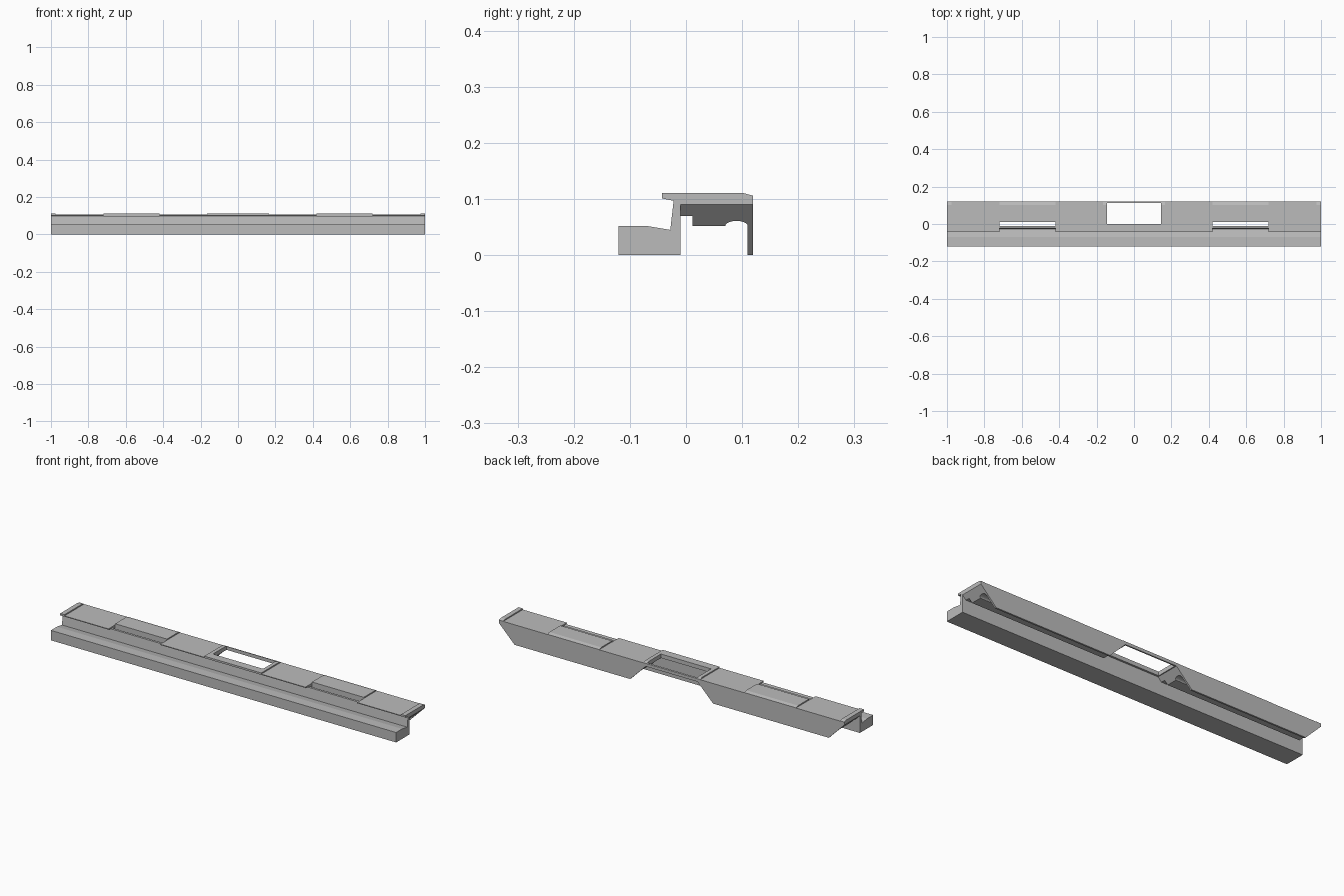
import bpy, bmesh, math

if "Cube" in bpy.data.objects:
    bpy.data.objects.remove(bpy.data.objects["Cube"], do_unlink=True)

grey = bpy.data.materials.new("plain_grey")
grey.use_nodes = True
grey.diffuse_color = (0.5, 0.5, 0.5, 1)
grey.node_tree.nodes["Principled BSDF"].inputs["Base Color"].default_value = (0.5, 0.5, 0.5, 1)

BACK = 0.119      # rear face
CEIL = 0.09       # underside of the roof
MAIN = 0.105      # top of the plain roof
RAISED = 0.111    # top of the raised parts


def prism(name, profile, x0, x1, slant0=0, slant1=0, mirror=True):
    """Extrude a (y, z) profile along x; slants lean the ends below the roof."""
    bm = bmesh.new()
    a = [bm.verts.new((x0 + slant0 * (CEIL - z), y, z)) for y, z in profile]
    b = [bm.verts.new((x1 - slant1 * (CEIL - z), y, z)) for y, z in profile]
    bm.faces.new(a)
    bm.faces.new(b[::-1])
    n = len(profile)
    for i in range(n):
        j = (i + 1) % n
        bm.faces.new((a[i], b[i], b[j], a[j]))
    bmesh.ops.recalc_face_normals(bm, faces=bm.faces)
    mesh = bpy.data.meshes.new(name)
    bm.to_mesh(mesh)
    bm.free()
    mesh.materials.append(grey)
    obj = bpy.data.objects.new(name, mesh)
    bpy.context.collection.objects.link(obj)
    if mirror:
        obj.modifiers.new("Mirror", 'MIRROR').use_axis[0] = True
    return obj


def rect(y0, y1, z0, z1):
    return [(y0, z0), (y1, z0), (y1, z1), (y0, z1)]


def roof_profile(back, top, bevel=False):
    """Roof slab with a front overhang, optionally sloped at the rear edge."""
    pts = [(-0.043, 0.101), (-0.022, 0.097), (-0.022, CEIL), (back, CEIL)]
    pts += [(back, MAIN + 0.001), (back - 0.018, top)] if bevel else [(back, top)]
    return pts + [(-0.043, top)]


# Front step and upright wall
prism("front_step", [(-0.12, 0), (-0.01, 0), (-0.01, 0.097), (-0.022, 0.097),
                     (-0.028, 0.045), (-0.07, 0.052), (-0.12, 0.052)],
      -1, 1, mirror=False)

# Rear body with a rounded channel and a hanging back skirt
arc = [(0.09 - 0.02 * math.cos(math.pi * i / 10), 0.052 + 0.009 * math.sin(math.pi * i / 10))
       for i in range(11)]
prism("rear_body", [(0.012, CEIL), (0.012, 0.052)] + arc +
      [(0.11, 0), (BACK, 0), (BACK, CEIL)], 0.15, 1, 1, 1)

# Ledges joining wall and rear body, leaving the slots open
ledge = rect(-0.01, 0.012, 0.07, CEIL)
prism("inner_ledge", ledge, 0.15, 0.42, slant0=1)
prism("outer_ledge", ledge, 0.72, 1, slant1=1)

# Roof
prism("inner_roof", roof_profile(BACK, MAIN), 0.165, 0.42)
prism("outer_roof", roof_profile(BACK, MAIN), 0.72, 0.975)
prism("end_lip", roof_profile(BACK, RAISED, True), 0.975, 1)
prism("slot_panel", [(0.012, CEIL), (BACK, CEIL), (BACK, MAIN + 0.001),
                     (BACK - 0.018, RAISED), (0.012, RAISED)], 0.42, 0.72)

# Raised frame round the central opening
prism("frame_side", roof_profile(BACK, RAISED, True), 0.145, 0.165)
prism("frame_front", roof_profile(0, RAISED), -0.145, 0.145, mirror=False)
prism("frame_back", [(0.112, CEIL), (BACK, CEIL), (BACK, MAIN + 0.001), (0.112, 0.108)],
      -0.145, 0.145, mirror=False)
